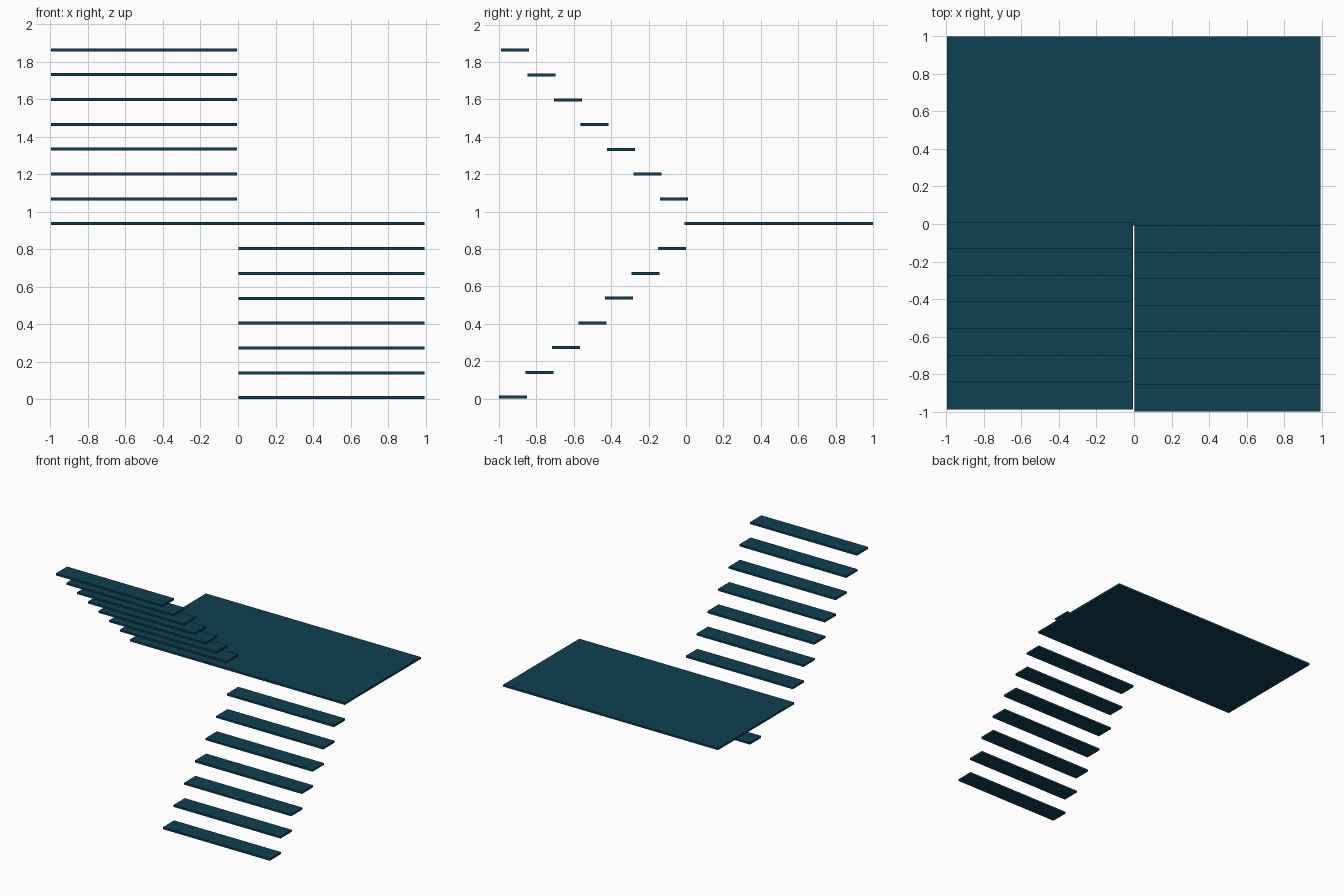
import bpy

cube = bpy.data.objects.get("Cube")
if cube:
    bpy.data.objects.remove(cube, do_unlink=True)

# Single dark teal colour
TEAL = (0.0045, 0.052, 0.085, 1.0)
teal = bpy.data.materials.new("dark_teal")
teal.use_nodes = True
teal.diffuse_color = TEAL
teal.node_tree.nodes["Principled BSDF"].inputs["Base Color"].default_value = TEAL

THICK = 0.016    # slab thickness
RISE = 0.1325    # height between treads
RUN = 0.1415     # depth between treads
DEPTH = 0.15     # tread depth
STEPS = 7        # treads per flight


def slab(name, x0, x1, y0, y1, z0):
    """Thin flat board with its underside at z0."""
    bpy.ops.mesh.primitive_cube_add(
        size=1, location=((x0 + x1) / 2, (y0 + y1) / 2, z0 + THICK / 2))
    board = bpy.context.object
    board.name = name
    board.scale = (x1 - x0, y1 - y0, THICK)
    bpy.ops.object.transform_apply(location=False, rotation=False, scale=True)
    board.data.materials.append(teal)


# Lower flight climbs backwards on the left, upper flight returns on the right
for i in range(STEPS):
    front = -1 + i * RUN
    slab(f"lower_tread_{i + 1}", 0.003, 0.995, front, front + DEPTH, i * RISE)
    back = 0.01 - i * RUN
    slab(f"upper_tread_{i + 1}", -0.997, -0.006, back - DEPTH, back,
         (STEPS + 1 + i) * RISE)

# Half landing joining the two flights
slab("landing", -0.997, 0.995, -0.008, 1.0, STEPS * RISE)
